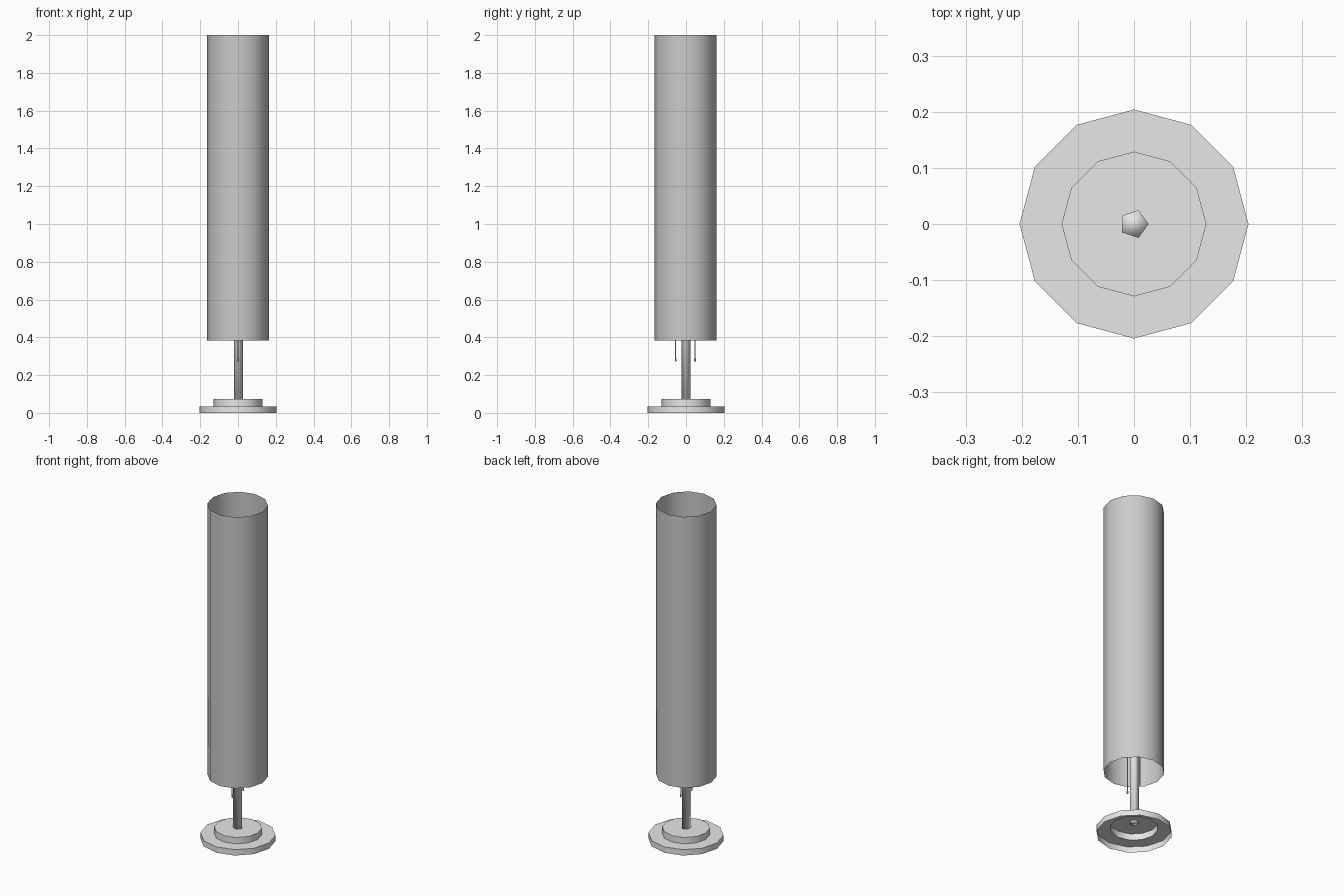
import bpy
import bmesh
import math

cube = bpy.data.objects.get("Cube")
if cube:
    bpy.data.objects.remove(cube, do_unlink=True)


def make_material(name, grey):
    mat = bpy.data.materials.new(name)
    mat.use_nodes = True
    colour = (grey, grey, grey, 1)
    mat.diffuse_color = colour
    mat.node_tree.nodes["Principled BSDF"].inputs["Base Color"].default_value = colour
    return mat


light_grey = make_material("light grey", 0.8)
shade_grey = make_material("shade grey", 0.6)


def lathe(name, profile, sides, mat, centre_y=0, caps=False, smooth_angle=40):
    """Thin shell made by turning a (radius, height) profile around z."""
    bm = bmesh.new()
    rings = []
    for radius, z in profile:
        angles = [math.tau * i / sides for i in range(sides)]
        rings.append([bm.verts.new((radius * math.cos(a), radius * math.sin(a), z))
                      for a in angles])
    for low, high in zip(rings, rings[1:]):
        for i in range(sides):
            j = (i + 1) % sides
            bm.faces.new((low[i], low[j], high[j], high[i]))
    if caps:
        bm.faces.new(rings[0][::-1])
        bm.faces.new(rings[-1])
    mesh = bpy.data.meshes.new(name)
    bm.to_mesh(mesh)
    bm.free()
    mesh.materials.append(mat)
    obj = bpy.data.objects.new(name, mesh)
    obj.location.y = centre_y
    bpy.context.collection.objects.link(obj)
    bpy.ops.object.select_all(action='DESELECT')
    obj.select_set(True)
    bpy.context.view_layer.objects.active = obj
    bpy.ops.object.shade_smooth_by_angle(angle=math.radians(smooth_angle))
    return obj


# Stepped foot, hollow underneath
foot_profile = [(0.204, 0), (0.204, 0.035), (0.129, 0.035), (0.129, 0.073)]
foot = lathe("foot", foot_profile, 12, light_grey, caps=False)
bm = bmesh.new()
bm.from_mesh(foot.data)
top_edges = [e for e in bm.edges if all(v.co.z > 0.07 for v in e.verts)]
bmesh.ops.contextual_create(bm, geom=top_edges)
bmesh.ops.recalc_face_normals(bm, faces=bm.faces)
for face in bm.faces:
    face.smooth = True
bm.to_mesh(foot.data)
bm.free()
bpy.ops.object.shade_smooth_by_angle(angle=math.radians(40))

# Five-sided pole, rounded by its shading
lathe("pole", [(0.026, 0.067), (0.026, 1.2)], 5, light_grey, caps=True, smooth_angle=180)

# Open tubular shade
lathe("shade", [(0.164, 0.383), (0.164, 2)], 12, shade_grey, centre_y=-0.003)

# Pull cords with thicker ends
for side, y in (("front", -0.055), ("back", 0.048)):
    lathe(side + "_pull_cord", [(0.003, 0.285), (0.003, 0.8)], 6, light_grey, y)
    lathe(side + "_pull_end", [(0.005, 0.273), (0.005, 0.288)], 6, light_grey, y)
